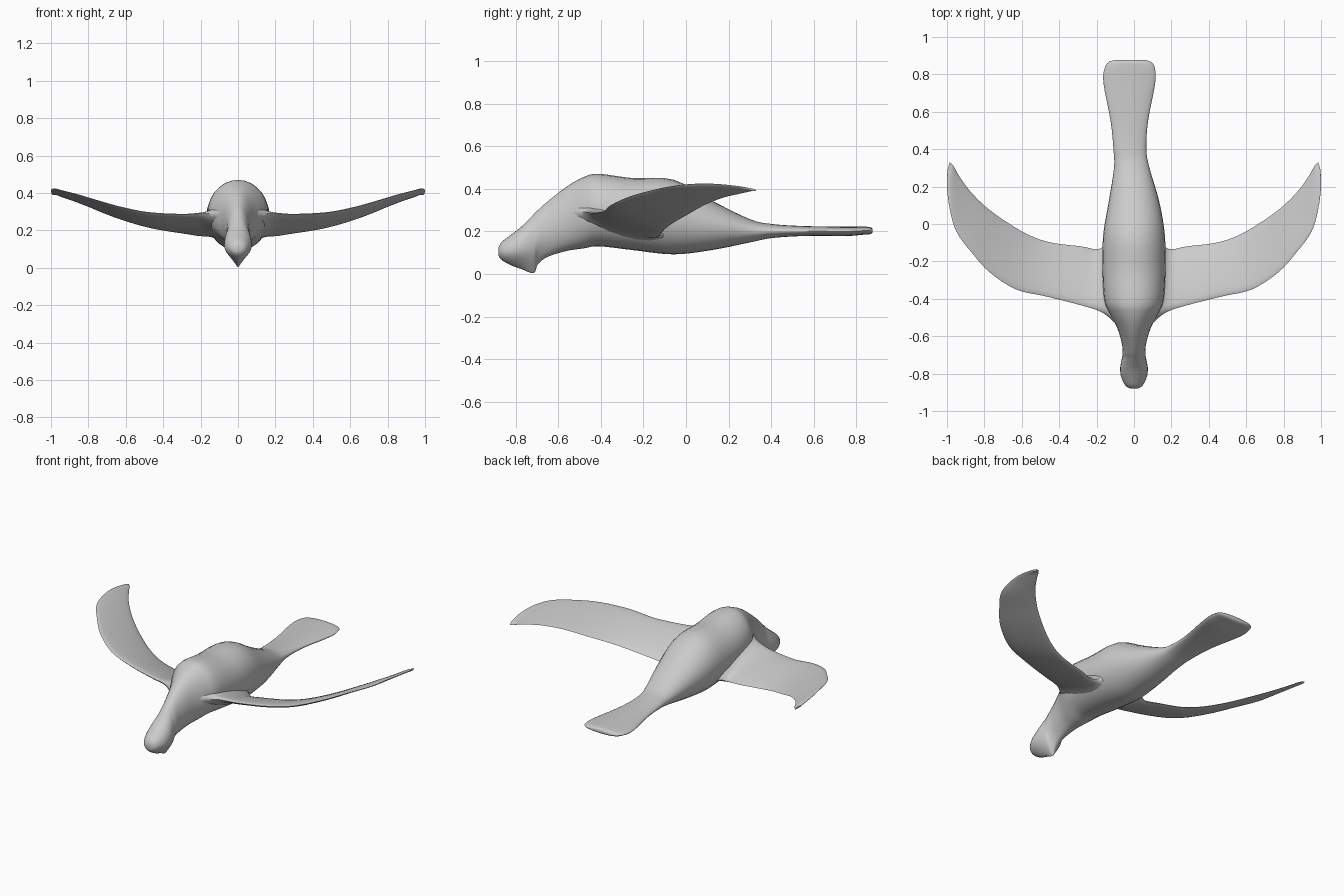
import bpy
import math
from mathutils import Vector

cube = bpy.data.objects.get("Cube")
if cube:
    bpy.data.objects.remove(cube, do_unlink=True)

grey = bpy.data.materials.new("plain grey")
grey.use_nodes = True
COLOUR = (0.6, 0.6, 0.6, 1)
grey.diffuse_color = COLOUR
grey.node_tree.nodes["Principled BSDF"].inputs["Base Color"].default_value = COLOUR


def refine(rows, steps):
    """Catmull-Rom interpolation between rows of section values."""
    rows = [Vector(r) for r in rows]
    out = []
    for i in range(len(rows) - 1):
        b, c = rows[i], rows[i + 1]
        a, d = rows[max(i - 1, 0)], rows[min(i + 2, len(rows) - 1)]
        for s in range(steps):
            t = s / steps
            out.append(0.5 * (2 * b + (c - a) * t + (2 * a - 5 * b + 4 * c - d) * t**2
                              + (3 * b - a - 3 * c + d) * t**3))
    return out + [rows[-1]]


def loft(name, rings):
    """Skin a list of equal rings and cap both ends."""
    n = len(rings[0])
    verts = [p for ring in rings for p in ring]
    faces = []
    for k in range(len(rings) - 1):
        for j in range(n):
            a, b = k * n + j, k * n + (j + 1) % n
            faces.append((a, b, b + n, a + n))
    faces += [tuple(reversed(range(n))), tuple(range(len(verts) - n, len(verts)))]
    mesh = bpy.data.meshes.new(name)
    mesh.from_pydata(verts, [], faces)
    mesh.materials.append(grey)
    obj = bpy.data.objects.new(name, mesh)
    bpy.context.collection.objects.link(obj)
    bpy.ops.object.select_all(action="DESELECT")
    obj.select_set(True)
    bpy.context.view_layer.objects.active = obj
    bpy.ops.object.mode_set(mode="EDIT")
    bpy.ops.mesh.select_all(action="SELECT")
    bpy.ops.mesh.normals_make_consistent(inside=False)
    bpy.ops.object.mode_set(mode="OBJECT")
    bpy.ops.object.shade_smooth_by_angle(angle=math.radians(50))
    return obj


# Head, body and tail: y, centre x, half width, bottom z, top z, keel pinch
BODY = [
    (-0.88, 0, 0.02, 0.085, 0.125, 0), (-0.865, 0, 0.045, 0.065, 0.15, 0.1),
    (-0.82, 0, 0.068, 0.04, 0.185, 0.4), (-0.77, 0, 0.074, 0.022, 0.225, 0.6),
    (-0.715, 0, 0.064, 0.004, 0.28, 0.75), (-0.695, 0, 0.062, 0.045, 0.30, 0.5),
    (-0.65, 0, 0.063, 0.08, 0.34, 0.2), (-0.56, 0, 0.088, 0.108, 0.41, 0),
    (-0.48, 0, 0.13, 0.12, 0.455, 0), (-0.41, 0, 0.158, 0.13, 0.47, 0),
    (-0.25, 0, 0.168, 0.112, 0.45, 0), (-0.06, 0, 0.165, 0.092, 0.443, 0),
    (0.12, 0, 0.135, 0.112, 0.345, 0), (0.3, -0.012, 0.095, 0.148, 0.257, 0),
    (0.4, -0.022, 0.088, 0.168, 0.235, 0), (0.55, -0.025, 0.1, 0.178, 0.225, 0),
    (0.75, -0.025, 0.138, 0.178, 0.222, 0), (0.83, -0.023, 0.135, 0.184, 0.222, 0),
    (0.865, -0.022, 0.115, 0.187, 0.22, 0), (0.876, -0.022, 0.08, 0.195, 0.212, 0),
]
SIDES = 28
rings = []
for y, cx, w, lo, hi, pinch in refine(BODY, 4):
    ring = []
    for j in range(SIDES):
        a = math.tau * j / SIDES
        c, s = math.cos(a), math.sin(a)
        if s < 0:
            c *= 1 - pinch * s * s
        ring.append((cx + w * c, y, (lo + hi) / 2 + (hi - lo) / 2 * s))
    rings.append(ring)
loft("body", rings)

# Wing: leading edge x y z, trailing edge x y z, thickness
WING = [
    (0.08, -0.55, 0.29, 0.08, -0.04, 0.19, 0.17), (0.145, -0.49, 0.29, 0.15, -0.11, 0.185, 0.1),
    (0.2, -0.46, 0.29, 0.2, -0.135, 0.175, 0.055), (0.3, -0.43, 0.285, 0.28, -0.12, 0.185, 0.04),
    (0.48, -0.385, 0.295, 0.44, -0.1, 0.21, 0.035), (0.63, -0.35, 0.325, 0.56, -0.06, 0.24, 0.03),
    (0.77, -0.26, 0.365, 0.68, 0.01, 0.28, 0.026), (0.87, -0.15, 0.395, 0.79, 0.09, 0.325, 0.022),
    (0.95, -0.04, 0.415, 0.88, 0.18, 0.36, 0.02), (0.985, 0.08, 0.423, 0.94, 0.265, 0.38, 0.018),
    (1.0, 0.2, 0.415, 0.965, 0.31, 0.39, 0.014), (0.997, 0.29, 0.40, 0.985, 0.33, 0.392, 0.01),
]
WING_SIDES = 20
for name, side in (("left_wing", 1), ("right_wing", -1)):
    rings = []
    for v in refine(WING, 4):
        lead, trail, thick = Vector(v[0:3]), Vector(v[3:6]), v[6]
        mid, half = (lead + trail) / 2, (lead - trail) / 2
        ring = []
        for j in range(WING_SIDES):
            a = math.tau * j / WING_SIDES
            p = mid + half * math.cos(a)
            p.z += thick / 2 * math.sin(a)
            ring.append((side * p.x, p.y, p.z))
        rings.append(ring)
    loft(name, rings)
